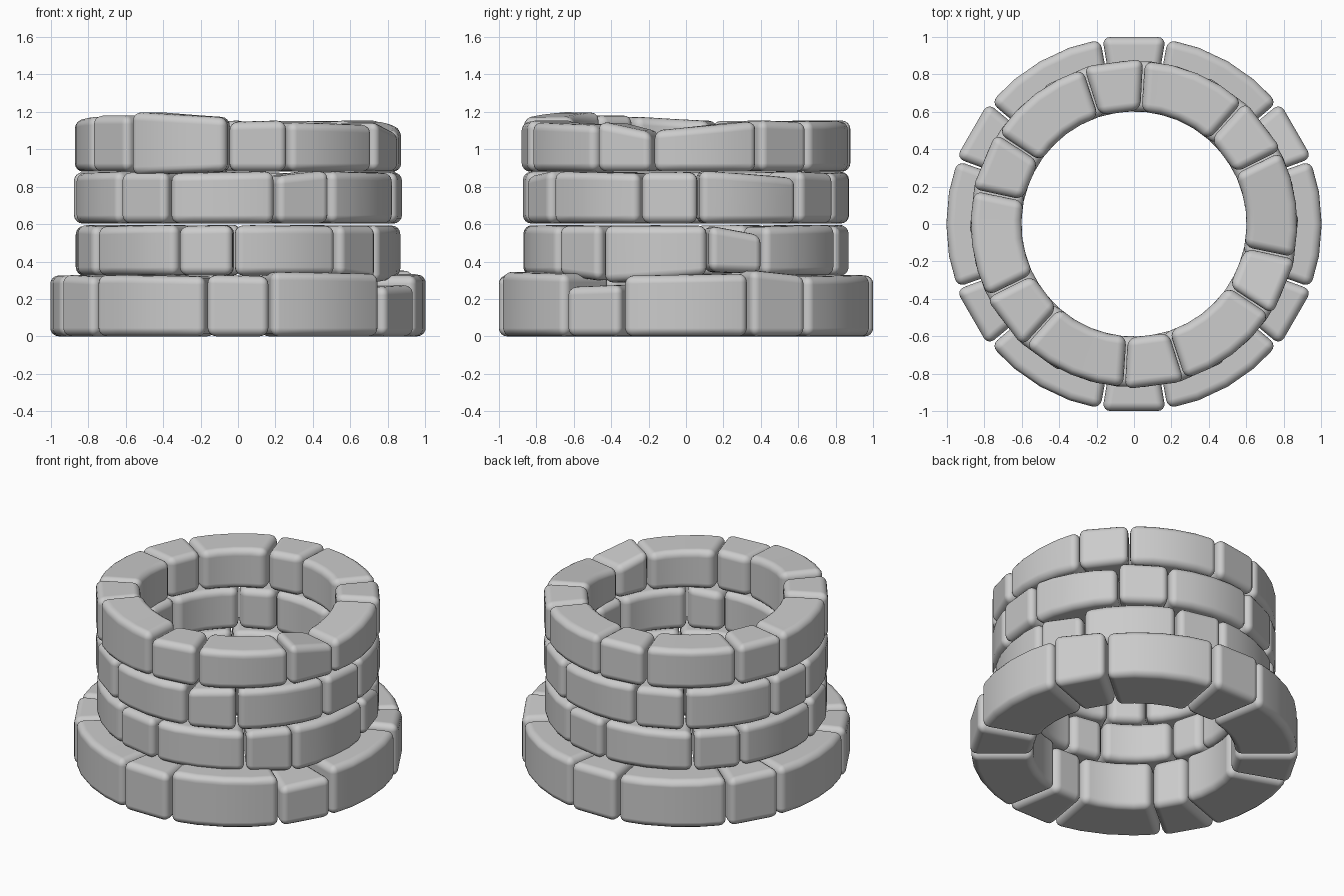
import bpy, bmesh, random
from math import cos, sin, radians

if "Cube" in bpy.data.objects:
    bpy.data.objects.remove(bpy.data.objects["Cube"])

random.seed(4)

# name, first joint angle, small stone span, inner radius, outer radius, bottom, top
COURSES = [
    ("base_course", 20.0, 20.0, 0.62, 1.00, 0.00, 0.325),
    ("second_course", 8.0, 20.5, 0.60, 0.865, 0.325, 0.592),
    ("third_course", 43.5, 21.0, 0.60, 0.87, 0.603, 0.877),
    ("top_course", 26.5, 21.5, 0.60, 0.87, 0.88, 1.15),
]

# uneven stones: (course, stone) -> height offsets (top start, top end, bottom start, bottom end)
UNEVEN = {
    (0, 9): (0.02, 0.01, 0, 0), (0, 10): (-0.06, -0.05, 0, 0),
    (0, 0): (0.03, 0.0, 0, 0), (0, 11): (0.0, 0.01, 0, 0),
    (1, 0): (0.0, -0.05, 0.02, 0.01), (1, 11): (0, 0, -0.04, 0),
    (1, 10): (0, 0, 0, -0.03),
    (2, 8): (-0.02, 0.01, 0, 0), (2, 11): (0.01, -0.03, 0, 0),
    (3, 5): (0, 0.025, 0, 0), (3, 6): (0.03, 0.03, 0, 0),
    (3, 7): (0.05, 0.02, -0.02, 0), (3, 9): (-0.005, -0.02, 0, 0),
    (3, 10): (0.0, -0.06, 0, 0), (3, 11): (-0.05, 0.0, 0, 0),
}


def stone(name, a0, a1, r0, r1, z0, z1, segs, off):
    """Rounded wedge block between two angles."""
    bm = bmesh.new()
    k = 1 / cos(radians((a1 - a0) / segs / 2))
    rings = []
    for i in range(segs + 1):
        t = i / segs
        a = radians(a0 + (a1 - a0) * t)
        top = z1 + off[0] * (1 - t) + off[1] * t
        bot = z0 + off[2] * (1 - t) + off[3] * t
        rings.append([bm.verts.new((r * k * cos(a), r * k * sin(a), z))
                      for r, z in ((r0, bot), (r1, bot), (r1, top), (r0, top))])
    for p, q in zip(rings, rings[1:]):
        for j in range(4):
            n = (j + 1) % 4
            bm.faces.new((p[j], p[n], q[n], q[j]))
    bm.faces.new(rings[0])
    bm.faces.new(rings[-1])
    bmesh.ops.recalc_face_normals(bm, faces=bm.faces)
    for f in bm.faces:
        f.smooth = True
    me = bpy.data.meshes.new(name)
    bm.to_mesh(me)
    bm.free()
    ob = bpy.data.objects.new(name, me)
    bpy.context.collection.objects.link(ob)
    bev = ob.modifiers.new("rounding", 'BEVEL')
    bev.width = 0.045
    bev.segments = 4
    bev.limit_method = 'ANGLE'
    bev.angle_limit = radians(50)
    bev.harden_normals = True


# alternate small and large stones around each course
for c, (name, start, small, r0, r1, z0, z1) in enumerate(COURSES):
    for s in range(12):
        large = s % 2
        a0 = start + 60 * (s // 2) + (small if large else 0)
        a1 = a0 + (60 - small if large else small)
        j = random.uniform(-0.006, 0.006)
        off = UNEVEN.get((c, s), (j, -j, 0, 0))
        stone(f"{name}_stone_{s + 1}", a0 + 0.35, a1 - 0.35, r0, r1, z0, z1,
              4 if large else 1, off)
